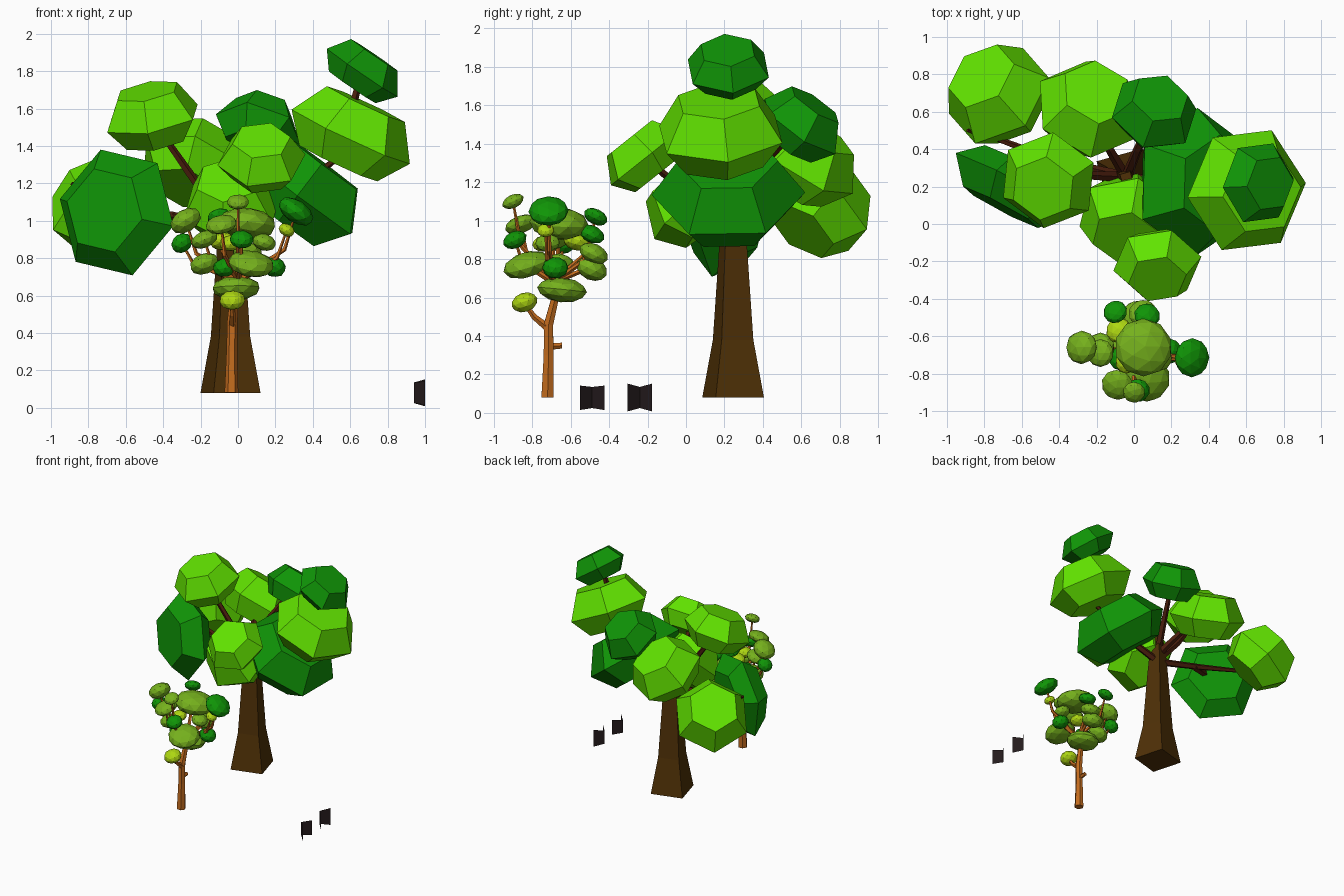
import bpy, bmesh, math
from mathutils import Vector, Matrix


def mat(name, r, g, b):
    m = bpy.data.materials.new(name)
    m.diffuse_color = (r, g, b, 1)
    return m


LIGHT = mat("bright_green", 0.12, 0.77, 0.0)
DARK = mat("deep_green", 0.005, 0.30, 0.002)
BARK = mat("brown_bark", 0.078, 0.03, 0.002)
TWIG = mat("red_brown", 0.07, 0.013, 0.004)
OLIVE = mat("olive_green", 0.18, 0.44, 0.012)
LIME = mat("yellow_green", 0.42, 0.68, 0.006)
ORANGE = mat("orange_bark", 0.55, 0.15, 0.013)
BLACK = mat("near_black", 0.018, 0.011, 0.012)


def finish(bm, name, m):
    bmesh.ops.recalc_face_normals(bm, faces=bm.faces)
    me = bpy.data.meshes.new(name)
    bm.to_mesh(me)
    bm.free()
    me.materials.append(m)
    ob = bpy.data.objects.new(name, me)
    bpy.context.collection.objects.link(ob)
    return ob


def loft(bm, rings):
    """Skin a list of equal-length point rings and cap both ends."""
    vs = [[bm.verts.new(p) for p in r] for r in rings]
    n = len(vs[0])
    for a, b in zip(vs, vs[1:]):
        for i in range(n):
            j = (i + 1) % n
            bm.faces.new((a[i], a[j], b[j], b[i]))
    bm.faces.new(vs[0][::-1])
    bm.faces.new(vs[-1])


def ring(r, z, n, turn=0):
    return [Vector((r * math.cos(turn + i * math.tau / n),
                    r * math.sin(turn + i * math.tau / n), z)) for i in range(n)]


def tube(bm, pts, radii, n=5):
    pts = [Vector(p) for p in pts]
    rings = []
    for i, (p, r) in enumerate(zip(pts, radii)):
        d = pts[min(i + 1, len(pts) - 1)] - pts[max(i - 1, 0)]
        q = Vector((0, 0, 1)).rotation_difference(d)
        rings.append([p + q @ v for v in ring(r, 0, n)])
    loft(bm, rings)


def clump(name, m, c, R, h, axis, turn=0.3):
    """Hexagonal faceted leaf clump, flattened along its axis."""
    q = Vector((0, 0, 1)).rotation_difference(Vector(axis))
    bm = bmesh.new()
    loft(bm, [[Vector(c) + q @ v for v in ring(r * R, z * h, 6, turn)]
              for r, z in ((0.66, -1), (1, -0.1), (0.66, 1))])
    return finish(bm, name, m)


# Large tree: four-sided flared trunk
bm = bmesh.new()
loft(bm, [[v + Vector((-0.04, 0.245, 0)) for v in ring(r * 1.15, z, 4, -0.512)]
          for r, z in ((0.16, 0.08), (0.105, 0.38), (0.072, 0.87), (0.06, 1.02), (0.035, 1.22))])
finish(bm, "large_trunk", BARK)

# Large tree: leaf clumps (centre, radius, half thickness, axis)
for args in (
    ("clump_back_left", LIGHT, (-0.73, 0.695, 1.075), 0.305, 0.18, (-0.45, 0.5, 0.65), 0.2),
    ("clump_back", LIGHT, (-0.24, 0.62, 1.31), 0.30, 0.165, (0.25, 0.5, 0.8), 0.5),
    ("clump_left", DARK, (-0.655, 0.20, 1.045), 0.355, 0.125, (-0.46, -0.86, 0.08), 0.35),
    ("clump_upper_left", LIGHT, (-0.46, 0.23, 1.56), 0.27, 0.14, (-0.18, -0.28, 0.93), 0.4),
    ("clump_front", LIGHT, (0.125, -0.22, 1.335), 0.24, 0.12, (0, -0.62, 0.78), 0.2),
    ("clump_upper_right", LIGHT, (0.61, 0.18, 1.465), 0.35, 0.175, (0.42, -0.05, 0.9), 0.1),
    ("clump_top", DARK, (0.67, 0.22, 1.80), 0.23, 0.105, (0.56, -0.03, 0.82), 0.1),
    ("clump_back_right", DARK, (0.11, 0.60, 1.50), 0.24, 0.13, (0.22, 0.54, 0.78), 0.2),
    ("clump_right", DARK, (0.34, 0.22, 1.155), 0.40, 0.19, (0.6, -0.03, 0.8), 0.5),
    ("clump_centre", LIGHT, (-0.03, 0.03, 1.10), 0.28, 0.16, (-0.1, -0.65, 0.75), 0.3),
):
    clump(*args)

# Large tree: branches
bm = bmesh.new()
for path in (
    [(-0.04, 0.25, 0.98), (-0.4, 0.33, 1.03), (-0.72, 0.45, 1.06), (-0.89, 0.5, 1.2)],
    [(-0.04, 0.25, 1.0), (-0.23, 0.26, 1.21), (-0.46, 0.23, 1.54)],
    [(-0.35, 0.32, 1.02), (-0.55, 0.24, 1.05), (-0.66, 0.2, 1.05)],
    [(-0.04, 0.25, 1.05), (-0.13, 0.4, 1.2), (-0.24, 0.6, 1.32)],
    [(-0.04, 0.25, 1.1), (0.02, 0.4, 1.3), (0.11, 0.6, 1.5)],
    [(-0.04, 0.25, 1.0), (0.0, 0.0, 1.15), (0.12, -0.22, 1.33)],
    [(-0.04, 0.25, 0.98), (0.25, 0.2, 1.12), (0.55, 0.15, 1.35), (0.81, 0.05, 1.455)],
    [(0.55, 0.15, 1.35), (0.61, 0.18, 1.6), (0.66, 0.21, 1.8)],
):
    tube(bm, path, [0.03, 0.024, 0.016, 0.01][:len(path)])
finish(bm, "large_branches", TWIG)

# Small tree: trunk with fork and stub
bm = bmesh.new()
tube(bm, [(-0.035, -0.72, 0.08), (-0.033, -0.715, 0.3), (-0.03, -0.715, 0.46),
          (-0.02, -0.68, 0.6), (0, -0.68, 0.72)], [0.037, 0.029, 0.028, 0.022, 0.016], 6)
tube(bm, [(-0.03, -0.715, 0.44), (-0.03, -0.79, 0.5), (-0.03, -0.84, 0.57)], [0.022, 0.016, 0.01])
tube(bm, [(-0.035, -0.71, 0.345), (-0.035, -0.645, 0.35)], [0.018, 0.016])
finish(bm, "small_trunk", ORANGE)

# Small tree: flattened leaf puffs (x, y, z, radius, half height)
puffs = {
    "olive": (OLIVE, [(0, -.9, 1.10, .06, .035), (.05, -.66, .985, .155, .085), (-.28, -.66, 1.0, .09, .06),
                      (-.09, -.86, .98, .085, .045), (-.18, -.69, .9, .075, .045),
                      (.07, -.83, .77, .125, .065), (-.18, -.66, .77, .08, .055),
                      (.02, -.49, .75, .085, .06), (-.01, -.645, .64, .13, .065),
                      (.14, -.72, .885, .065, .045), (.05, -.48, .83, .08, .05)]),
    "green": (DARK, [(.31, -.715, 1.05, .105, .06), (-.3, -.64, .88, .06, .05),
                     (.19, -.68, .755, .068, .055), (.02, -.89, .9, .065, .045),
                     (-.1, -.47, 1.02, .065, .04), (.07, -.49, .93, .07, .045),
                     (-.07, -.72, .75, .065, .05)]),
    "lime": (LIME, [(.26, -.73, .95, .045, .033), (-.03, -.84, .575, .07, .05),
                    (-.04, -.74, .88, .06, .042), (-.08, -.57, .89, .07, .045)]),
}
core = Vector((0, -0.69, 0.68))
twigs = bmesh.new()
for key, (m, items) in puffs.items():
    bm = bmesh.new()
    for x, y, z, r, h in items:
        c = Vector((x, y, z))
        out = c - core
        tilt = Vector((0, 0, 1)).rotation_difference(Vector((out.x, out.y, 0.45)))
        M = Matrix.Translation(c) @ tilt.to_matrix().to_4x4() @ Matrix.Diagonal((r, r, h, 1))
        bmesh.ops.create_icosphere(bm, subdivisions=2, radius=1, matrix=M)
        # twig from the crown's heart to each outer upper puff
        if z > 0.8 and out.xy.length > 0.17:
            mid = core + Vector((out.x * 0.8, out.y * 0.8, out.z * 0.45))
            tube(twigs, [core, mid, c], [0.016, 0.012, 0.006])
    finish(bm, "small_leaves_" + key, m)
finish(twigs, "small_branches", ORANGE)

# Two dark folded plates at the right edge
for i, (y, low, high) in enumerate(((-0.24, 0.008, 0.152), (-0.488, 0.015, 0.142))):
    bm = bmesh.new()
    a, b = [[bm.verts.new((x, y + dy, z)) for x, dy, z in
             ((1, -0.063, e), (0.94, 0, f), (1, 0.063, e))]
            for e, f in ((low, 0.025), (high, 0.135))]
    for k in (0, 1):
        bm.faces.new((a[k], a[k + 1], b[k + 1], b[k]))
    finish(bm, "plate_%d" % (i + 1), BLACK)
